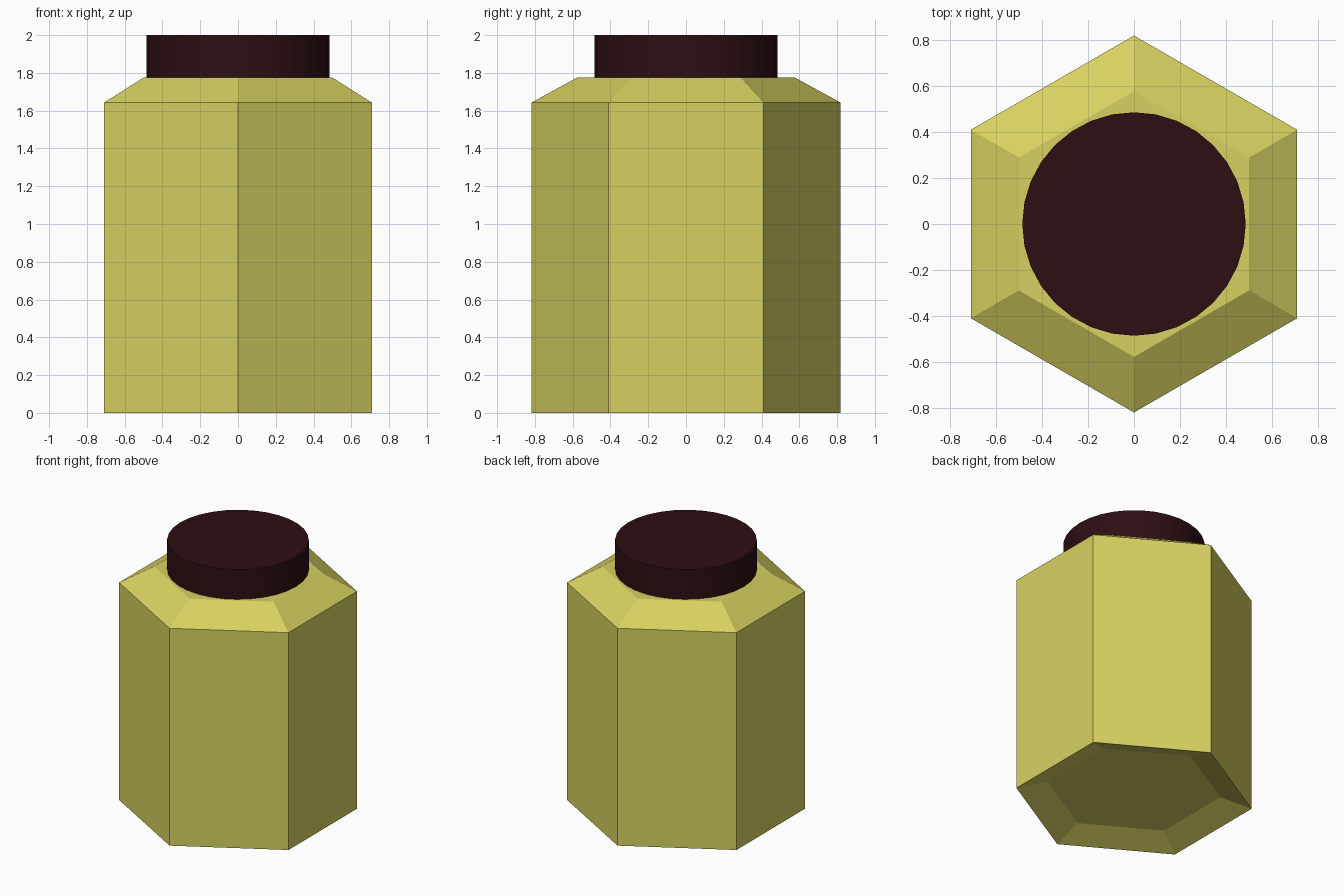
import bpy, bmesh
from math import cos, sin, radians

if "Cube" in bpy.data.objects:
    bpy.data.objects.remove(bpy.data.objects["Cube"])


def paint(obj, name, rgb):
    mat = bpy.data.materials.new(name)
    mat.diffuse_color = (*rgb, 1)
    mat.use_nodes = True
    mat.node_tree.nodes["Principled BSDF"].inputs["Base Color"].default_value = mat.diffuse_color
    obj.data.materials.append(mat)


# Hexagonal jar body: recessed base, straight walls, sloped shoulder
profile = [(0.60, 0.07), (0.818, 0.0), (0.818, 1.643), (0.577, 1.775)]  # radius, z
SIDES = 6
bm = bmesh.new()
rings = [[bm.verts.new((r * cos(radians(30 + 60 * i)), r * sin(radians(30 + 60 * i)), z))
          for i in range(SIDES)] for r, z in profile]
for low, high in zip(rings, rings[1:]):
    for i in range(SIDES):
        j = (i + 1) % SIDES
        bm.faces.new((low[i], low[j], high[j], high[i]))
bm.faces.new(rings[0][::-1])
bm.faces.new(rings[-1])
bmesh.ops.recalc_face_normals(bm, faces=bm.faces)
mesh = bpy.data.meshes.new("jar_body")
bm.to_mesh(mesh)
bm.free()
body = bpy.data.objects.new("jar_body", mesh)
bpy.context.collection.objects.link(body)
paint(body, "yellow", (0.68, 0.64, 0.12))

# Round lid sitting on the shoulder
bpy.ops.mesh.primitive_cylinder_add(vertices=32, radius=0.485, depth=0.225,
                                    location=(0, 0, 1.8875))
lid = bpy.context.object
lid.name = "lid"
bpy.ops.object.shade_smooth_by_angle(angle=radians(30))
paint(lid, "dark_red", (0.027, 0.0045, 0.006))
